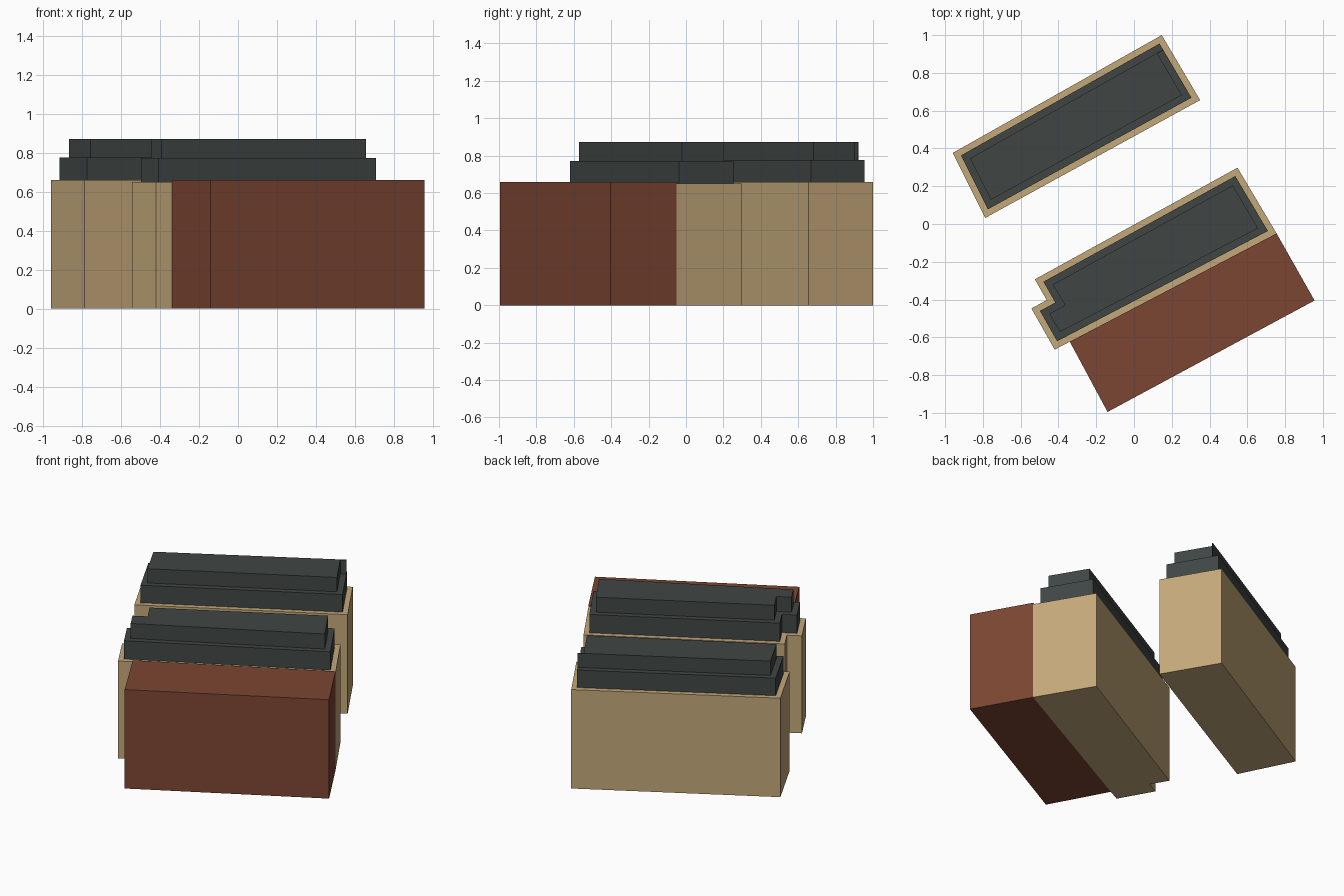
import bpy, bmesh
from mathutils import Vector

if "Cube" in bpy.data.objects:
    bpy.data.objects.remove(bpy.data.objects["Cube"])


def material(name, rgb):
    m = bpy.data.materials.new(name)
    lin = [((c / 255 + 0.055) / 1.055) ** 2.4 for c in rgb]
    m.diffuse_color = (*lin, 1)
    m.use_nodes = True
    m.node_tree.nodes["Principled BSDF"].inputs["Base Color"].default_value = m.diffuse_color
    return m


TAN = material("tan_wall", (196, 168, 122))
BRICK = material("brick_red", (124, 70, 50))
SLATE = material("slate_roof", (64, 70, 69))


def inset(points, d):
    """Shrink a counter-clockwise outline by d with mitred corners."""
    pts = [Vector(p) for p in points]
    out = []
    for i, p in enumerate(pts):
        a = (p - pts[i - 1]).normalized()
        b = (pts[(i + 1) % len(pts)] - p).normalized()
        na, nb = Vector((-a.y, a.x)), Vector((-b.y, b.x))
        out.append(p + (na + nb) * d / (1 + na.dot(nb)))
    return out


def prism(name, outline, z0, z1, mat):
    """Extrude a flat outline from z0 to z1."""
    bm = bmesh.new()
    face = bm.faces.new([bm.verts.new((p[0], p[1], z0)) for p in outline])
    ext = bmesh.ops.extrude_face_region(bm, geom=[face])["geom"]
    top = [v for v in ext if isinstance(v, bmesh.types.BMVert)]
    bmesh.ops.translate(bm, verts=top, vec=(0, 0, z1 - z0))
    bmesh.ops.recalc_face_normals(bm, faces=bm.faces)
    mesh = bpy.data.meshes.new(name)
    bm.to_mesh(mesh)
    bm.free()
    mesh.materials.append(mat)
    ob = bpy.data.objects.new(name, mesh)
    bpy.context.collection.objects.link(ob)


# Footprints, counter-clockwise
back = [(-0.96, 0.376), (-0.788, 0.032), (0.35, 0.656), (0.147, 1.0)]
middle = [(-0.525, -0.293), (-0.462, -0.403), (-0.543, -0.447),
          (-0.42, -0.665), (0.755, -0.05), (0.548, 0.298)]
front = [(-0.34, -0.623), (-0.14, -0.995), (0.956, -0.405), (0.755, -0.05)]

# Walls
prism("back_block_walls", back, 0, 0.66, TAN)
prism("middle_block_walls", middle, 0, 0.65, TAN)
prism("front_brick_block", front, 0, 0.66, BRICK)

# Lower roof tiers
prism("back_roof_lower", inset(back, 0.033), 0.66, 0.777, SLATE)
prism("middle_roof_lower", inset(middle, 0.033), 0.65, 0.772, SLATE)

# Upper roof tiers; the back one has a thin fin running on past its end
upper = inset(back, 0.07)
corner = upper.pop()
along = (corner - upper[0]).normalized()
across = Vector((along.y, -along.x))
upper += [corner + across * 0.004, corner + across * 0.004 + along * 0.037,
          corner + along * 0.037]
prism("back_roof_upper", upper, 0.777, 0.872, SLATE)
prism("middle_roof_upper", inset(middle, 0.07), 0.772, 0.872, SLATE)
